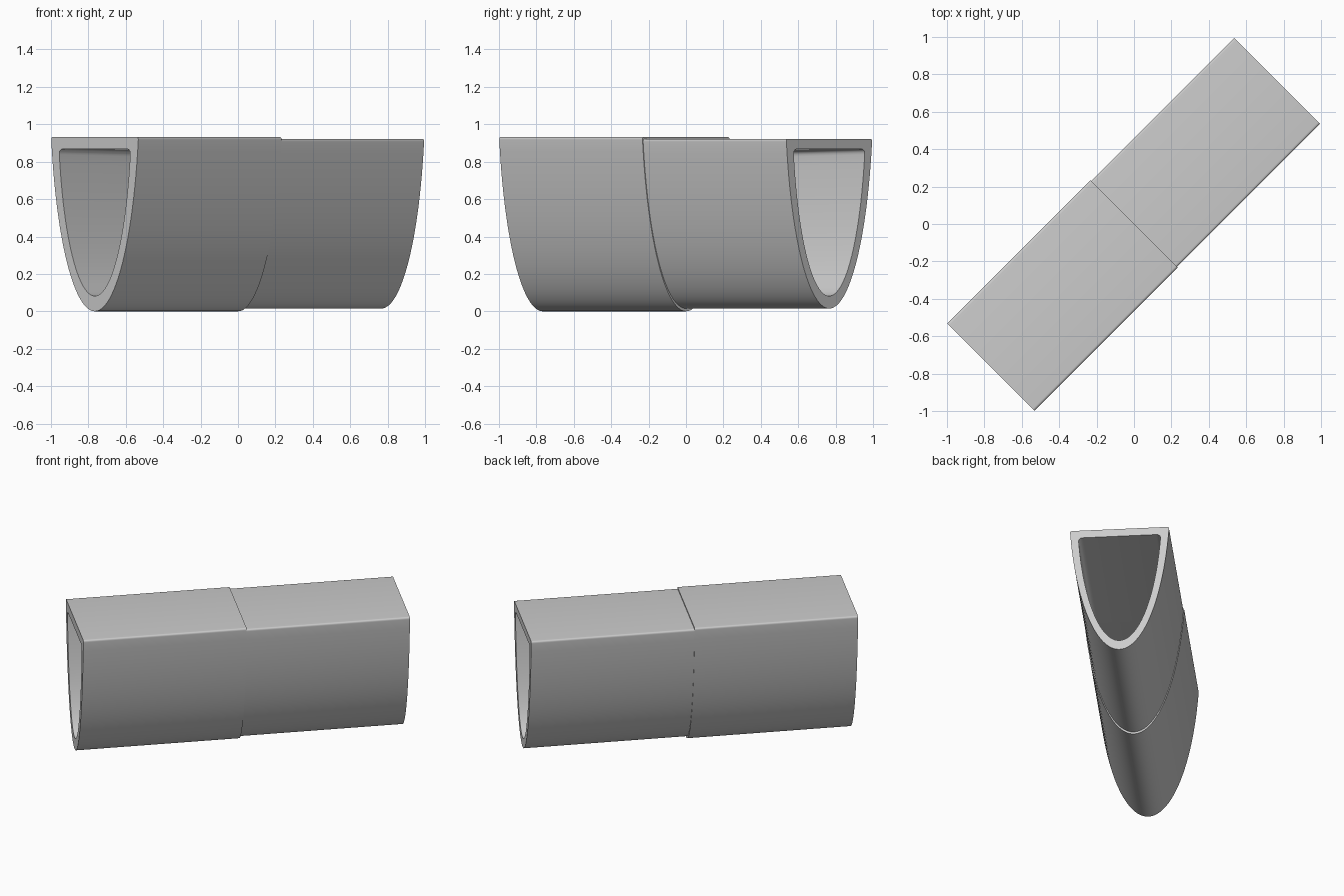
import bpy, bmesh, math
from mathutils import Vector

cube = bpy.data.objects.get("Cube")
if cube:
    bpy.data.objects.remove(cube, do_unlink=True)

grey = bpy.data.materials.new("plain grey")
grey.use_nodes = True
colour = (0.6, 0.6, 0.6, 1)
grey.diffuse_color = colour
grey.node_tree.nodes["Principled BSDF"].inputs["Base Color"].default_value = colour

AXIS = Vector((1, 1, 0)).normalized()
SIDE = Vector((1, -1, 0)).normalized()
STEPS, CORNER = 24, 5
HALF_LENGTH = 1.083


def profile(half_width, bottom, top, radius):
    """Half outline: a deep elliptical keel rising to a rounded top corner."""
    rise = top - bottom
    reach = 1.3 * rise
    full = math.sqrt(1 - ((reach - rise) / reach) ** 2)
    end = math.acos((reach - rise + radius) / reach)
    pts = []
    for i in range(STEPS + 1):
        a = end * i / STEPS
        pts.append((half_width * math.sin(a) / full, bottom + reach * (1 - math.cos(a))))
    start, tip, stop = pts[-1], (half_width, top), (half_width - radius, top)
    for i in range(1, CORNER + 1):
        t = i / CORNER
        pts.append(tuple((1 - t) ** 2 * p + 2 * t * (1 - t) * q + t * t * r
                         for p, q, r in zip(start, tip, stop)))
    return pts + [(-u, z) for u, z in reversed(pts[1:])]


def sleeve(name, stations, caps):
    """Loft outlines along the diagonal; caps lists the joins that are end rims."""
    bm = bmesh.new()
    rings = [[bm.verts.new(AXIS * t + SIDE * u + Vector((0, 0, z)))
              for u, z in profile(*shape)] for t, shape in stations]
    n = len(rings[0])
    rims = []
    for k, (a, b) in enumerate(zip(rings, rings[1:] + rings[:1])):
        if k == 3 and 3 not in caps:
            continue
        for i in range(n):
            j = (i + 1) % n
            face = bm.faces.new((a[i], a[j], b[j], b[i]))
            if k in caps:
                rims.append(face)
    bmesh.ops.recalc_face_normals(bm, faces=bm.faces)
    mesh = bpy.data.meshes.new(name)
    bm.to_mesh(mesh)
    bm.free()
    mesh.materials.append(grey)
    obj = bpy.data.objects.new(name, mesh)
    bpy.context.collection.objects.link(obj)
    bpy.context.view_layer.objects.active = obj
    obj.select_set(True)
    bpy.ops.object.shade_smooth_by_angle(angle=math.radians(35))
    obj.select_set(False)


# Bore is a touch taller at the mouths than at the join
mouth = (0.27, 0.082, 0.868, 0.03)
throat = (0.268, 0.082, 0.847, 0.03)
front = (0.33, 0.0, 0.932, 0.015)
rear = (0.325, 0.015, 0.922, 0.015)

# Larger front half, with its full rim showing as a step at the join
sleeve("front_sleeve", [(0, front), (-HALF_LENGTH, front),
                        (-HALF_LENGTH, mouth), (0, throat)], (1, 3))
# Slightly smaller rear half, left open where it meets the front half
sleeve("rear_sleeve", [(0, rear), (HALF_LENGTH, rear),
                       (HALF_LENGTH, mouth), (0, throat)], (1,))
